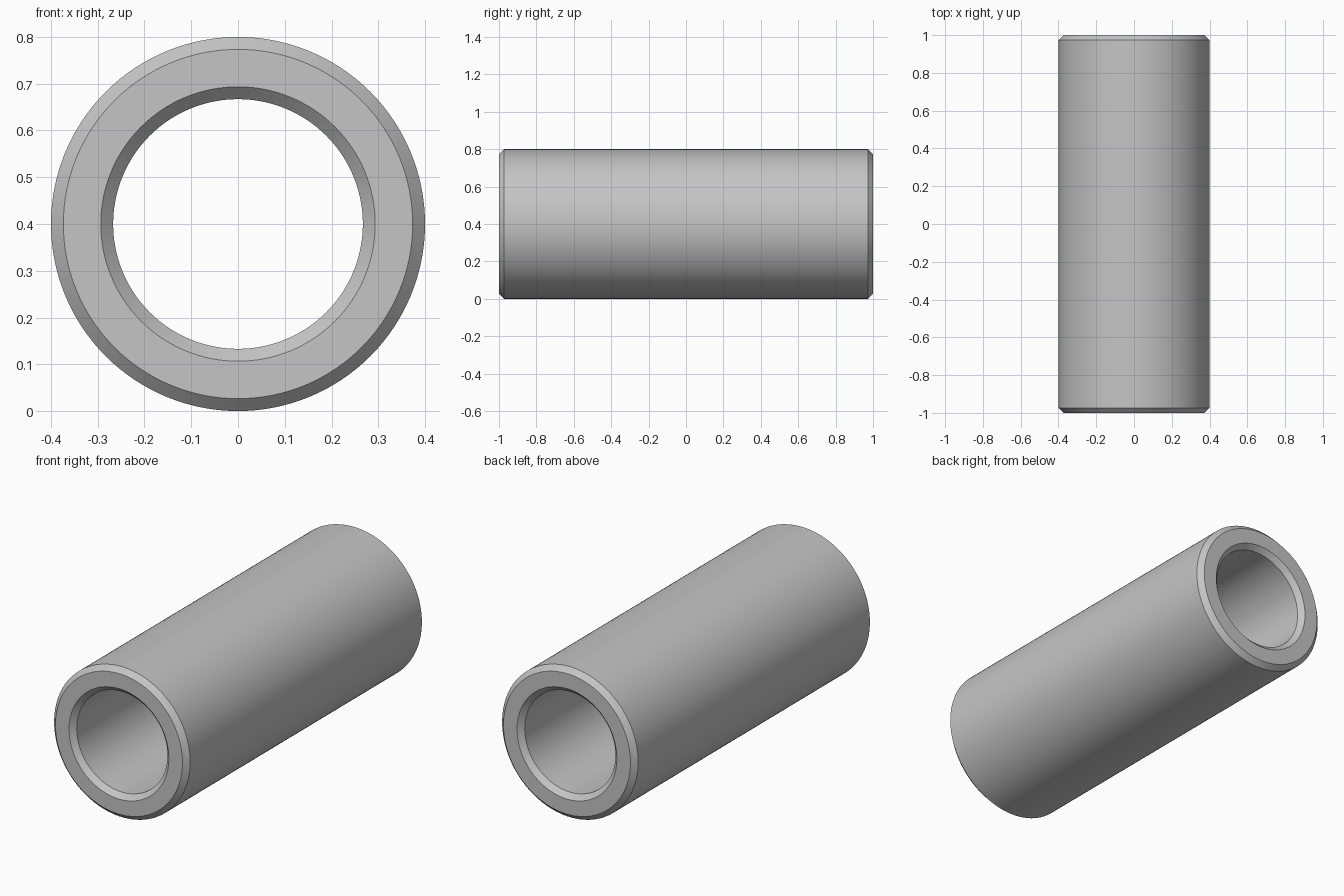
import bpy
import bmesh
import math
from mathutils import Matrix, Vector

cube = bpy.data.objects.get("Cube")
if cube:
    bpy.data.objects.remove(cube, do_unlink=True)

OUTER, BORE, HALF, CHAMFER, SIDES = 0.4, 0.267, 1.0, 0.0265, 128

# Plain grey metal
steel = bpy.data.materials.new("grey_steel")
steel.use_nodes = True
colour = (0.56, 0.56, 0.56, 1)
steel.diffuse_color = colour
steel.node_tree.nodes["Principled BSDF"].inputs["Base Color"].default_value = colour

# Wall section: (radius, y), chamfered at all four corners
half_section = [(OUTER, HALF - CHAMFER), (OUTER - CHAMFER, HALF),
                (BORE + CHAMFER, HALF), (BORE, HALF - CHAMFER)]
section = half_section + [(r, -y) for r, y in reversed(half_section)]

# Revolve the section around the y axis
bm = bmesh.new()
rings = []
for i in range(SIDES):
    turn = Matrix.Rotation(math.tau * i / SIDES, 4, "Y")
    rings.append([bm.verts.new(turn @ Vector((r, y, 0))) for r, y in section])
for i, ring in enumerate(rings):
    after = rings[(i + 1) % SIDES]
    for j in range(len(section)):
        k = (j + 1) % len(section)
        bm.faces.new((ring[j], ring[k], after[k], after[j]))
bmesh.ops.recalc_face_normals(bm, faces=bm.faces)

mesh = bpy.data.meshes.new("sleeve")
bm.to_mesh(mesh)
bm.free()
mesh.materials.append(steel)

# Sleeve lying along y, resting on the ground
sleeve = bpy.data.objects.new("sleeve", mesh)
bpy.context.collection.objects.link(sleeve)
sleeve.location.z = OUTER
bpy.ops.object.select_all(action="DESELECT")
sleeve.select_set(True)
bpy.context.view_layer.objects.active = sleeve
bpy.ops.object.shade_smooth_by_angle(angle=math.radians(30))
